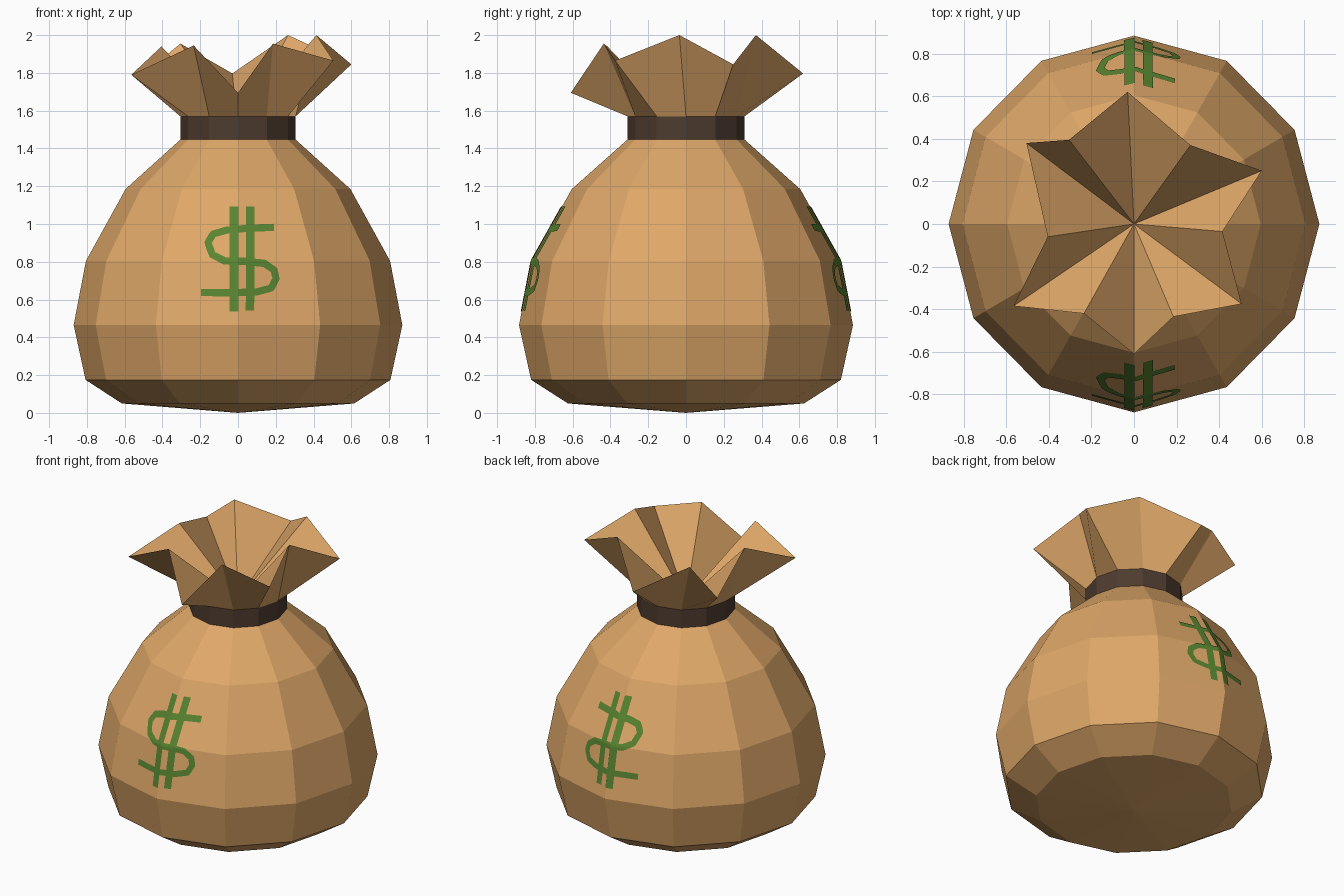
import bpy
import math
from mathutils import Vector
from mathutils.bvhtree import BVHTree

if "Cube" in bpy.data.objects:
    bpy.data.objects.remove(bpy.data.objects["Cube"])

SIDES = 12


def material(name, rgb):
    m = bpy.data.materials.new(name)
    m.diffuse_color = (*rgb, 1.0)
    m.use_nodes = True
    m.node_tree.nodes["Principled BSDF"].inputs["Base Color"].default_value = m.diffuse_color
    return m


TAN = material("tan_cloth", (0.74, 0.39, 0.14))
DARK = material("dark_brown_tie", (0.076, 0.044, 0.028))
GREEN = material("green_paint", (0.098, 0.231, 0.030))


def make(name, verts, faces, mat):
    me = bpy.data.meshes.new(name)
    me.from_pydata([tuple(v) for v in verts], [], faces)
    me.materials.append(mat)
    ob = bpy.data.objects.new(name, me)
    bpy.context.collection.objects.link(ob)
    return ob


def ring(r, z):
    return [(r * math.cos(2 * math.pi * i / SIDES),
             1.016 * r * math.sin(2 * math.pi * i / SIDES), z) for i in range(SIDES)]


def loft(rings, bottom=None, top=None):
    """Skin rings from low to high; optional centre points close the ends."""
    verts = [v for r in rings for v in r]
    faces = []
    n = SIDES
    for k in range(len(rings) - 1):
        for i in range(n):
            j = (i + 1) % n
            faces.append((k * n + i, k * n + j, (k + 1) * n + j, (k + 1) * n + i))
    if bottom:
        verts.append(bottom)
        faces += [(len(verts) - 1, (i + 1) % n, i) for i in range(n)]
    if top:
        base = (len(rings) - 1) * n
        verts.append(top)
        faces += [(base + i, base + (i + 1) % n, len(verts) - 1) for i in range(n)]
    return verts, faces


# Sack body
profile = [(0.615, 0.05), (0.807, 0.175), (0.87, 0.465),
           (0.805, 0.805), (0.595, 1.185), (0.305, 1.447)]
body_verts, body_faces = loft([ring(r, z) for r, z in profile], bottom=(0, 0, 0))
make("sack_body", body_verts, body_faces, TAN)

# Tie around the neck
make("neck_tie", *loft([ring(0.305, 1.447), ring(0.305, 1.57)]), DARK)

# Flared, crumpled mouth: outside skirt and inside folds meeting at the centre
rim = [(0.415, -0.035, 2.0), (0.60, 0.25, 1.845), (0.265, 0.37, 2.0),
       (-0.03, 0.62, 1.797), (-0.305, 0.395, 1.955), (-0.505, 0.38, 1.79),
       (-0.405, -0.06, 1.94), (-0.565, -0.385, 1.79), (-0.235, -0.42, 1.945),
       (0.0, -0.61, 1.695), (0.185, -0.435, 1.955), (0.505, -0.375, 1.865)]
make("sack_mouth", *loft([ring(0.305, 1.57), rim], top=(0, 0, 1.5)), TAN)

# Painted money mark: thin strokes draped on the body, front and back
tree = BVHTree.FromPolygons([Vector(v) for v in body_verts], body_faces)
curl = [(0.19, 0.98), (0.05, 0.975), (-0.06, 0.965), (-0.13, 0.945), (-0.158, 0.90),
        (-0.135, 0.835), (-0.07, 0.803), (0.04, 0.80), (0.14, 0.79), (0.19, 0.755),
        (0.20, 0.71), (0.175, 0.66), (0.10, 0.64), (-0.05, 0.635), (-0.195, 0.636)]
strokes = [(curl, 0.038),
           ([(-0.022, 1.09), (-0.022, 0.535)], 0.045),
           ([(0.065, 1.09), (0.062, 0.54)], 0.045)]


def resample(path, step=0.015):
    pts = []
    for a, b in zip(path, path[1:]):
        a, b = Vector(a), Vector(b)
        n = max(1, math.ceil((b - a).length / step))
        pts += [a.lerp(b, t / n) for t in range(n)]
    return pts + [Vector(path[-1])]


def drape(x, z, side):
    hit, normal, _, _ = tree.ray_cast(Vector((x, 3 * side, z)), Vector((0, -side, 0)))
    return hit + normal * 0.005


def paint_mark(name, side):
    verts, faces, across = [], [], 4
    for path, width in strokes:
        pts = resample(path)
        start = len(verts)
        for i, p in enumerate(pts):
            d = (pts[min(i + 1, len(pts) - 1)] - pts[max(i - 1, 0)]).normalized()
            for k in range(across + 1):
                q = p + Vector((-d.y, d.x)) * width * (k / across - 0.5)
                verts.append(drape(q.x, q.y, side))
        for i in range(len(pts) - 1):
            for k in range(across):
                a = start + i * (across + 1) + k
                f = (a, a + across + 1, a + across + 2, a + 1)
                faces.append(f if side < 0 else f[::-1])
    make(name, verts, faces, GREEN)


paint_mark("front_money_mark", -1)
paint_mark("back_money_mark", 1)
